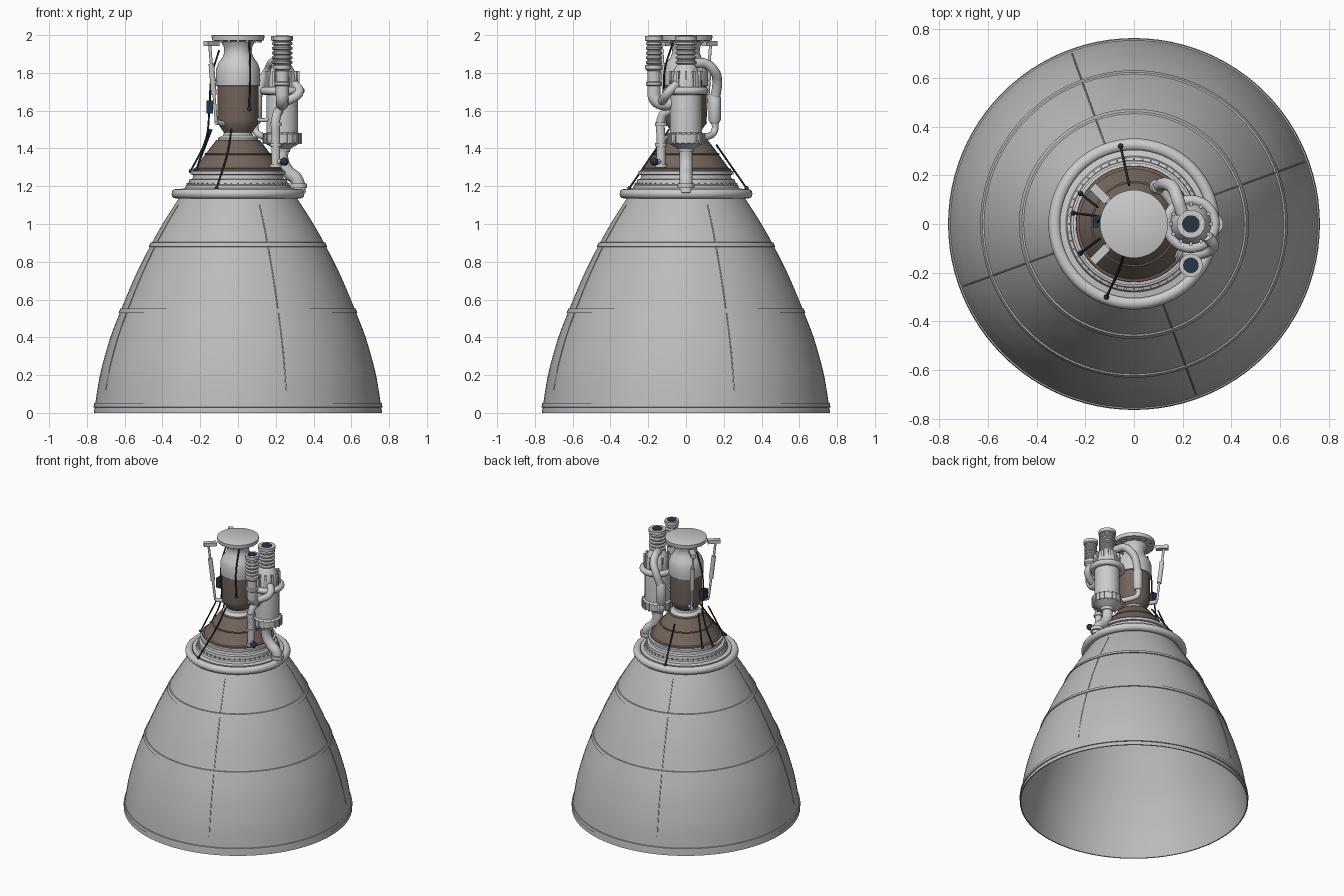
import bpy, bmesh, math
from mathutils import Vector, Matrix

if "Cube" in bpy.data.objects:
    bpy.data.objects.remove(bpy.data.objects["Cube"], do_unlink=True)


def material(name, rgb):
    m = bpy.data.materials.new(name)
    m.use_nodes = True
    m.diffuse_color = (*rgb, 1)
    m.node_tree.nodes["Principled BSDF"].inputs["Base Color"].default_value = (*rgb, 1)
    return m


BELL = material("bell grey", (0.50, 0.50, 0.50))
METAL = material("light metal", (0.60, 0.60, 0.60))
BROWN = material("heat brown", (0.17, 0.13, 0.105))
NAVY = material("dark navy", (0.02, 0.035, 0.06))
BLACK = material("cable black", (0.02, 0.022, 0.025))


def finish(name, mesh, mat, loc=(0, 0, 0)):
    ob = bpy.data.objects.new(name, mesh)
    bpy.context.collection.objects.link(ob)
    ob.location = loc
    mesh.materials.clear()
    mesh.materials.append(mat)
    bpy.ops.object.select_all(action="DESELECT")
    ob.select_set(True)
    bpy.context.view_layer.objects.active = ob
    bpy.ops.object.shade_smooth_by_angle(angle=math.radians(32))
    return ob


def from_bmesh(name, bm, mat, loc=(0, 0, 0)):
    bmesh.ops.recalc_face_normals(bm, faces=bm.faces)
    mesh = bpy.data.meshes.new(name)
    bm.to_mesh(mesh)
    bm.free()
    return finish(name, mesh, mat, loc)


def lathe(name, profile, mat, loc=(0, 0, 0), steps=32):
    """Spin an (r, z) profile around the z axis."""
    bm = bmesh.new()
    vs = [bm.verts.new((r, 0, z)) for r, z in profile]
    es = [bm.edges.new(p) for p in zip(vs, vs[1:])]
    bmesh.ops.spin(bm, geom=vs + es, cent=(0, 0, 0), axis=(0, 0, 1),
                   angle=math.tau, steps=steps, use_merge=True)
    bmesh.ops.remove_doubles(bm, verts=bm.verts, dist=1e-5)
    return from_bmesh(name, bm, mat, loc)


def tube(name, points, radius, mat, smooth=True):
    """Sweep a round section along a path."""
    cu = bpy.data.curves.new(name, "CURVE")
    cu.dimensions = "3D"
    cu.bevel_depth = radius
    cu.bevel_resolution = 4
    cu.resolution_u = 8
    cu.use_fill_caps = True
    sp = cu.splines.new("BEZIER")
    sp.bezier_points.add(len(points) - 1)
    for bp, p in zip(sp.bezier_points, points):
        bp.co = p
        bp.handle_left_type = bp.handle_right_type = "AUTO" if smooth else "VECTOR"
    tmp = bpy.data.objects.new(name + " path", cu)
    bpy.context.collection.objects.link(tmp)
    dg = bpy.context.evaluated_depsgraph_get()
    mesh = bpy.data.meshes.new_from_object(tmp.evaluated_get(dg))
    bpy.data.objects.remove(tmp, do_unlink=True)
    return finish(name, mesh, mat)


def box(name, centre, size, mat, turn=0):
    bm = bmesh.new()
    bmesh.ops.create_cube(bm, size=1, matrix=Matrix.Rotation(turn, 4, "Z") @ Matrix.Diagonal((*size, 1)))
    return from_bmesh(name, bm, mat, centre)


def ball(name, centre, r, mat):
    bm = bmesh.new()
    bmesh.ops.create_uvsphere(bm, u_segments=12, v_segments=8, radius=r)
    return from_bmesh(name, bm, mat, centre)


def torus(name, major, minor, z, mat, loc=(0, 0, 0)):
    ring = [(major + minor * math.cos(a), z + minor * math.sin(a))
            for a in (i * math.tau / 12 for i in range(13))]
    return lathe(name, ring, mat, loc, 64)


def around(name, n, radius, centre, size, mat):
    """Ring of small blocks in one mesh."""
    bm = bmesh.new()
    for i in range(n):
        mat4 = (Matrix.Rotation(i * math.tau / n, 4, "Z") @ Matrix.Translation((radius, 0, 0))
                @ Matrix.Diagonal((*size, 1)))
        bmesh.ops.create_cube(bm, size=1, matrix=mat4)
    return from_bmesh(name, bm, mat, centre)


def bellows(r_in, r_out, z0, z1, folds):
    h = (z1 - z0) / folds
    pts = []
    for i in range(folds):
        z = z0 + i * h
        pts += [(r_in, z), (r_out, z + h * 0.25), (r_out, z + h * 0.6), (r_in, z + h * 0.85)]
    return pts


# Nozzle bell: thin shell, open at the bottom
wall = [(0.763, 0), (0.733, 0.2), (0.678, 0.4), (0.618, 0.55), (0.548, 0.72),
        (0.462, 0.89), (0.395, 1.01), (0.31, 1.14)]


def wall_radius(z):
    for (r0, z0), (r1, z1) in zip(wall, wall[1:]):
        if z <= z1:
            t = (z - z0) / (z1 - z0)
            return r0 + (r1 - r0) * t
    return wall[-1][0]


def wall_curve(n=28):
    """Smooth the wall points by local averaging."""
    out = []
    for i in range(n + 1):
        z = 1.14 * i / n
        w = min(0.06, z, 1.14 - z)
        out.append((sum(wall_radius(z + w * k / 3) for k in range(-3, 4)) / 7, z))
    return out


outer = wall_curve()
inner = [(r - 0.008, z) for r, z in outer] + [(0.23, 1.26), (0.10, 1.45), (0.06, 1.48), (0, 1.48)]
lathe("nozzle_bell", inner[::-1] + outer, BELL, steps=96)

# Stiffening bands and lengthwise seams on the bell
for i, z in enumerate((0.03, 0.53, 0.88)):
    a, b = wall_radius(z), wall_radius(z + 0.022)
    lathe(f"bell_band_{i}", [(a - 0.003, z - 0.002), (a + 0.006, z), (b + 0.006, z + 0.022),
                             (b - 0.003, z + 0.024)], BELL, steps=96)
for i in range(4):
    a = math.radians(20 + 90 * i)
    tube(f"bell_seam_{i}", [(r * math.cos(a), r * math.sin(a), z) for r, z in outer[3::4]], 0.003, BELL)

# Manifold and stepped collar
torus("manifold_ring", 0.326, 0.026, 1.16, METAL)
lathe("collar", [(0.30, 1.12), (0.305, 1.185), (0.28, 1.19), (0.275, 1.205), (0.262, 1.21), (0.26, 1.235),
                 (0.24, 1.24), (0.238, 1.26), (0.252, 1.262), (0.252, 1.28), (0.235, 1.284), (0.22, 1.284)],
      METAL, steps=64)
around("collar_bolts", 48, 0.268, (0, 0, 1.212), (0.008, 0.008, 0.012), METAL)

# Throat cone and combustion chamber
lathe("throat_cone", [(0.24, 1.278), (0.238, 1.292), (0.226, 1.296), (0.172, 1.37), (0.115, 1.445), (0.06, 1.45)],
      BROWN, steps=64)
torus("cone_hoop", 0.172, 0.005, 1.37, BROWN)
lathe("throat_collar", [(0.06, 1.44), (0.105, 1.445), (0.105, 1.455), (0.078, 1.47), (0.072, 1.49), (0.06, 1.49)],
      METAL, steps=48)
lathe("combustion_chamber", [(0.06, 1.48), (0.075, 1.485), (0.105, 1.53), (0.108, 1.55), (0.108, 1.735),
                             (0.09, 1.735)], BROWN, steps=48)
lathe("injector_dome", [(0.1, 1.728), (0.116, 1.732), (0.118, 1.76), (0.116, 1.82), (0.105, 1.85), (0.08, 1.885),
                        (0.072, 1.91), (0.076, 1.94), (0.09, 1.965), (0.138, 1.972), (0.14, 1.998),
                        (0.136, 2.0), (0, 2.0)], METAL, steps=48)
around("mount_bolts", 16, 0.12, (0, 0, 1.968), (0.014, 0.014, 0.014), METAL)

# Main turbopump
PX = 0.234
pump = (PX, 0, 0)
lathe("pump_body", [(0, 1.38), (0.04, 1.38), (0.045, 1.4), (0.08, 1.42), (0.098, 1.43), (0.1, 1.475),
                    (0.084, 1.485), (0.084, 1.76), (0.078, 1.79), (0.058, 1.825), (0.05, 1.84)]
      + bellows(0.045, 0.055, 1.845, 1.97, 5) + [(0.058, 1.972), (0.058, 1.995), (0, 1.995)], METAL, pump)
torus("pump_volute", 0.098, 0.021, 1.705, METAL, pump)
around("pump_ribs", 12, 0.083, (PX, 0, 1.765), (0.016, 0.012, 0.09), METAL)
around("pump_bolts", 20, 0.098, (PX, 0, 1.452), (0.012, 0.01, 0.058), METAL)
lathe("pump_inlet", [(0, 1.996), (0.036, 1.996), (0.036, 1.999), (0, 1.999)], NAVY, pump)

# Turbine exhaust duct feeding the manifold
tube("exhaust_duct", [(PX, 0, 1.41), (PX, 0, 1.33), (0.265, 0, 1.275), (0.31, 0, 1.235), (0.325, 0, 1.16)],
     0.035, METAL)
lathe("exhaust_flange", [(0, 1.19), (0.044, 1.19), (0.044, 1.215), (0, 1.215)], METAL, (0.322, 0, 0))

# Second inlet line beside the pump
side = (PX, -0.17, 0)
lathe("side_inlet", [(0, 1.68), (0.035, 1.68), (0.035, 1.73), (0.042, 1.735), (0.042, 1.75), (0.034, 1.755),
                     (0.034, 1.81), (0.046, 1.82), (0.046, 1.84)] + bellows(0.034, 0.043, 1.845, 1.97, 5)
      + [(0.048, 1.972), (0.048, 1.995), (0, 1.995)], METAL, side)
lathe("side_inlet_mouth", [(0, 1.996), (0.032, 1.996), (0.032, 1.999), (0, 1.999)], NAVY, side)
tube("side_elbow", [(PX, -0.17, 1.7), (PX, -0.165, 1.665), (PX, -0.135, 1.64), (PX, -0.06, 1.64)], 0.034, METAL)
tube("side_loop", [(0.3, -0.05, 1.74), (0.325, -0.09, 1.70), (0.28, -0.12, 1.66), (PX, -0.13, 1.645)], 0.024, METAL)

# Drain line in front of the pump
tube("drain_line", [(0.22, -0.06, 1.6), (0.21, -0.11, 1.59), (0.2, -0.132, 1.55), (0.2, -0.132, 1.45),
                    (0.2, -0.132, 1.30)], 0.024, METAL)
for i, z in enumerate((1.30, 1.41, 1.52)):
    lathe(f"drain_flange_{i}", [(0, z), (0.031, z), (0.031, z + 0.018), (0, z + 0.018)], METAL, (0.2, -0.132, 0), 20)
tube("drain_branch", [(0.2, -0.132, 1.33), (0.245, -0.165, 1.33)], 0.014, METAL)
ball("drain_valve", (0.245, -0.168, 1.33), 0.022, NAVY)

# Fuel line behind, from pump to chamber
tube("fuel_line_upper", [(0.2, 0.04, 1.85), (0.18, 0.1, 1.85), (0.16, 0.15, 1.81), (0.13, 0.165, 1.76),
                         (0.1, 0.155, 1.67)], 0.026, METAL)
lathe("fuel_canister", [(0, 1.53), (0.02, 1.53), (0.032, 1.55), (0.032, 1.67), (0.022, 1.69), (0, 1.69)],
      METAL, (0.095, 0.152, 0), 24)
tube("fuel_line_lower", [(0.095, 0.152, 1.56), (0.095, 0.15, 1.49), (0.13, 0.12, 1.465), (0.18, 0.05, 1.46)],
     0.018, METAL)
tube("chamber_feed", [(0.18, -0.03, 1.56), (0.13, -0.03, 1.55), (0.08, -0.02, 1.56)], 0.01, METAL)

# Mirrored steering actuators with mounting brackets
for tag, s in (("left", 1), ("right", -1)):
    a, b = Vector((-0.15, s * 0.13, 1.95)), Vector((-0.115, s * 0.1, 1.54))
    box(f"actuator_bracket_{tag}", (-0.14, s * 0.125, 1.955), (0.085, 0.035, 0.025), METAL, -s * math.radians(45))
    tube(f"actuator_rod_{tag}", [a, b], 0.008, METAL)
    tube(f"actuator_body_{tag}", [a.lerp(b, 0.25), a.lerp(b, 0.65)], 0.015, METAL)
    tube(f"actuator_foot_{tag}", [b, (-0.07, s * 0.06, 1.53)], 0.014, METAL)

# Control box, cables and sensor rods
box("control_box", (-0.15, 0.01, 1.62), (0.035, 0.05, 0.07), NAVY)
rods = [[(-0.15, 0.07, 1.50), (-0.22, 0.125, 1.29)],
        [(-0.15, 0.03, 1.62), (-0.17, 0.035, 1.45), (-0.25, 0.045, 1.28)],
        [(-0.14, -0.06, 1.50), (-0.22, -0.12, 1.29)],
        [(-0.02, 0.16, 1.42), (-0.055, 0.32, 1.19)],
        [(-0.035, -0.09, 1.50), (-0.055, -0.17, 1.38), (-0.113, -0.30, 1.19)],
        [(-0.10, 0.02, 1.92), (-0.14, 0.012, 1.78), (-0.15, 0.01, 1.62)],
        [(0.06, -0.07, 1.96), (0.065, -0.115, 1.8), (0.06, -0.105, 1.61)]]
for i, path in enumerate(rods):
    tube(f"cable_{i}", path, 0.005, BLACK)
    ball(f"cable_end_{i}", path[-1], 0.011, NAVY)
